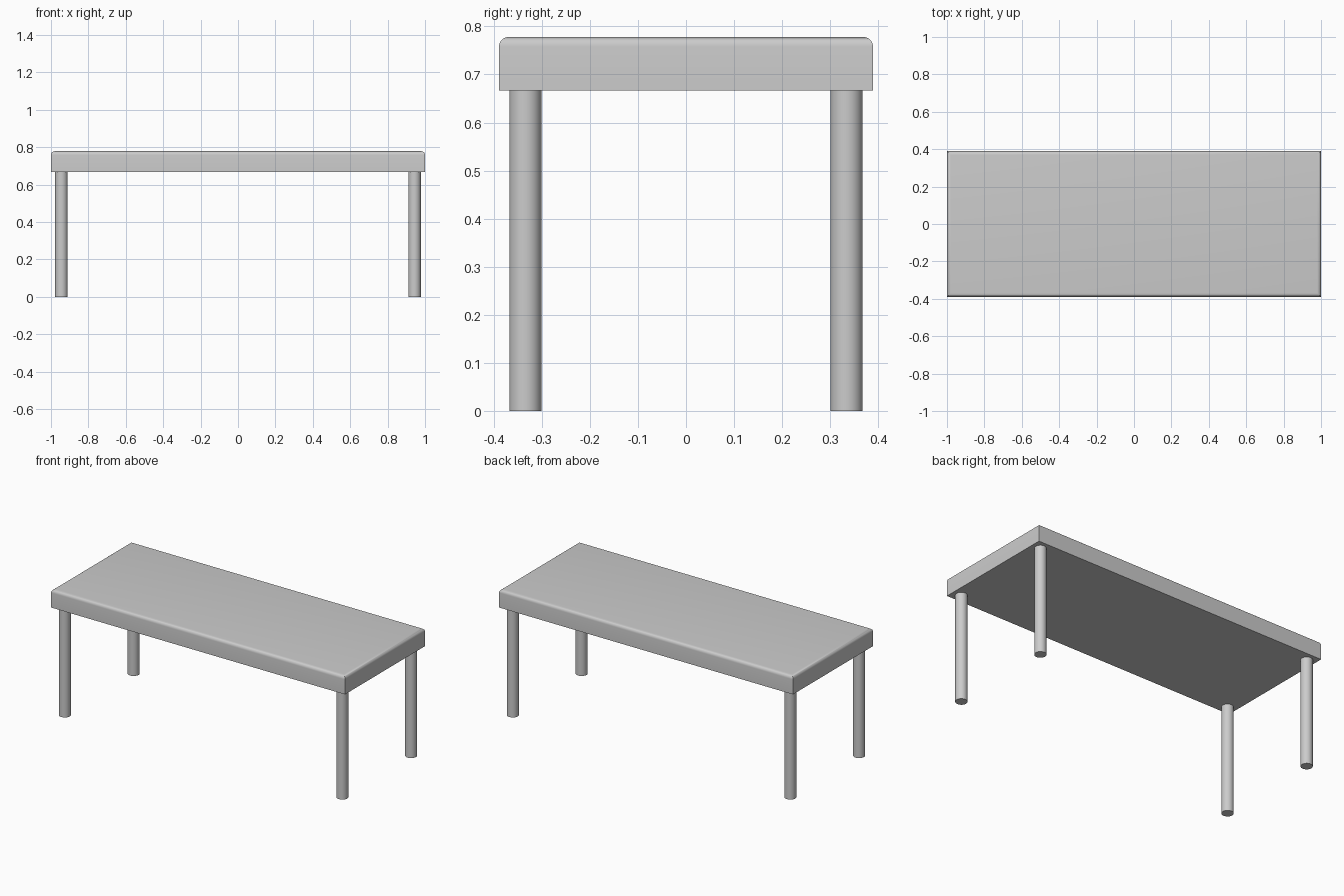
import bpy
import bmesh
from math import radians

cube = bpy.data.objects.get("Cube")
if cube:
    bpy.data.objects.remove(cube, do_unlink=True)

LENGTH, WIDTH, HEIGHT = 2.0, 0.778, 0.778
SLAB = 0.111
LEG_RADIUS = 0.0335
LEG_X, LEG_Y = 0.944, 0.334

grey = bpy.data.materials.new("light grey")
grey.use_nodes = True
colour = (0.6, 0.6, 0.6, 1)
grey.diffuse_color = colour
grey.node_tree.nodes["Principled BSDF"].inputs["Base Color"].default_value = colour


def add_part(name, bm, location):
    mesh = bpy.data.meshes.new(name)
    bm.to_mesh(mesh)
    bm.free()
    mesh.materials.append(grey)
    obj = bpy.data.objects.new(name, mesh)
    obj.location = location
    bpy.context.collection.objects.link(obj)
    bpy.ops.object.select_all(action="DESELECT")
    obj.select_set(True)
    bpy.context.view_layer.objects.active = obj
    bpy.ops.object.shade_smooth_by_angle(angle=radians(35))
    return obj


# Table top: slab with only its upper rim rounded
bm = bmesh.new()
bmesh.ops.create_cube(bm, size=1)
bmesh.ops.scale(bm, vec=(LENGTH, WIDTH, SLAB), verts=bm.verts)
rim = [e for e in bm.edges if all(v.co.z > 0 for v in e.verts)]
bmesh.ops.bevel(bm, geom=rim, offset=0.02, offset_type="OFFSET",
                segments=6, profile=0.5, affect="EDGES")
add_part("table_top", bm, (0, 0, HEIGHT - SLAB / 2))

# Four round legs, one near each corner
leg_height = HEIGHT - SLAB
for y_side, y_name in ((-1, "front"), (1, "back")):
    for x_side, x_name in ((-1, "right"), (1, "left")):
        bm = bmesh.new()
        bmesh.ops.create_cone(bm, cap_ends=True, segments=32, radius1=LEG_RADIUS,
                              radius2=LEG_RADIUS, depth=leg_height)
        add_part(f"{y_name}_{x_name}_leg", bm,
                 (x_side * LEG_X, y_side * LEG_Y, leg_height / 2))
